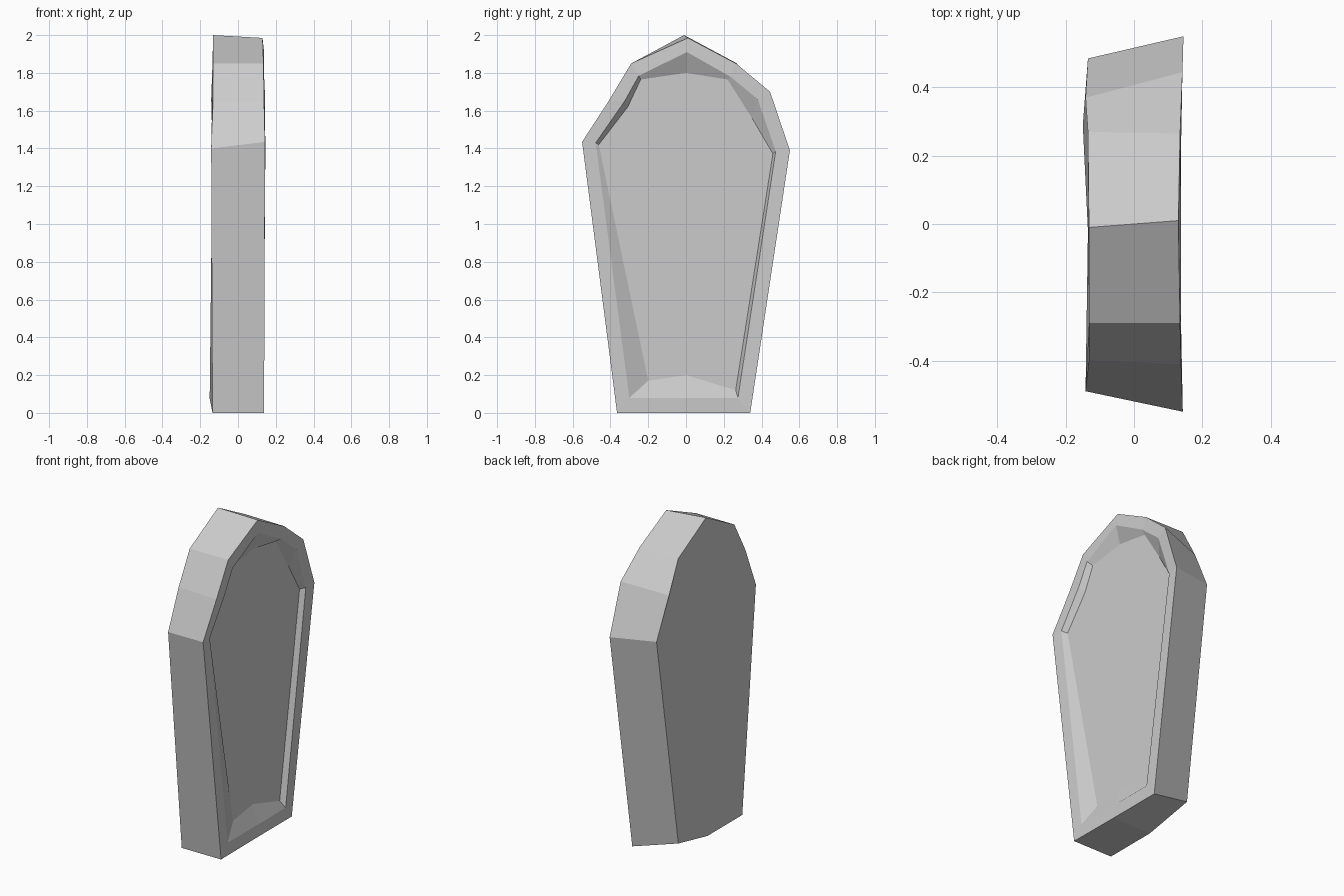
import bpy, bmesh

# Matching 10-point outlines (x, y, z), running from the foot around the head
back = [(-.135, -.365, 0), (-.135, -.02, 0), (-.15, .29, .075), (-.135, .485, 1.41),
        (-.142, .37, 1.66), (-.135, .27, 1.85), (-.132, -.01, 2), (-.132, -.29, 1.85),
        (-.132, -.40, 1.65), (-.142, -.49, 1.40)]
front = [(.138, -.365, 0), (.135, -.02, 0), (.135, .34, 0), (.145, .55, 1.39),
         (.142, .445, 1.70), (.135, .265, 1.85), (.13, .01, 1.985), (.135, -.29, 1.85),
         (.138, -.41, 1.65), (.143, -.55, 1.435)]
# Rim of the recess and its sunken floor share one depth each, so only (y, z)
rim = [(-.30, .08), (0, .08), (.275, .08), (.475, 1.385), (.38, 1.66),
       (.235, 1.78), (.005, 1.91), (-.25, 1.785), (-.325, 1.65), (-.478, 1.43)]
floor = [(-.20, .17), (0, .20), (.263, .12), (.46, 1.372), (.35, 1.56),
         (.22, 1.765), (0, 1.80), (-.24, 1.765), (-.308, 1.62), (-.462, 1.42)]


def flat(points, x):
    return [(x, y, z) for y, z in points]


bm = bmesh.new()
rings = [[bm.verts.new(p) for p in ring]
         for ring in (back, front, flat(rim, .138), flat(floor, .105))]

# Side walls, front frame and sloped recess walls
for a, b in zip(rings, rings[1:]):
    for i in range(len(a)):
        j = (i + 1) % len(a)
        bm.faces.new((a[i], a[j], b[j], b[i]))

# Back panel and recess floor
bm.faces.new(rings[0])
bm.faces.new(rings[-1])
bmesh.ops.recalc_face_normals(bm, faces=bm.faces)

mesh = bpy.data.meshes.new("coffin_lid")
bm.to_mesh(mesh)
bm.free()
lid = bpy.data.objects.new("coffin_lid", mesh)
bpy.context.collection.objects.link(lid)
